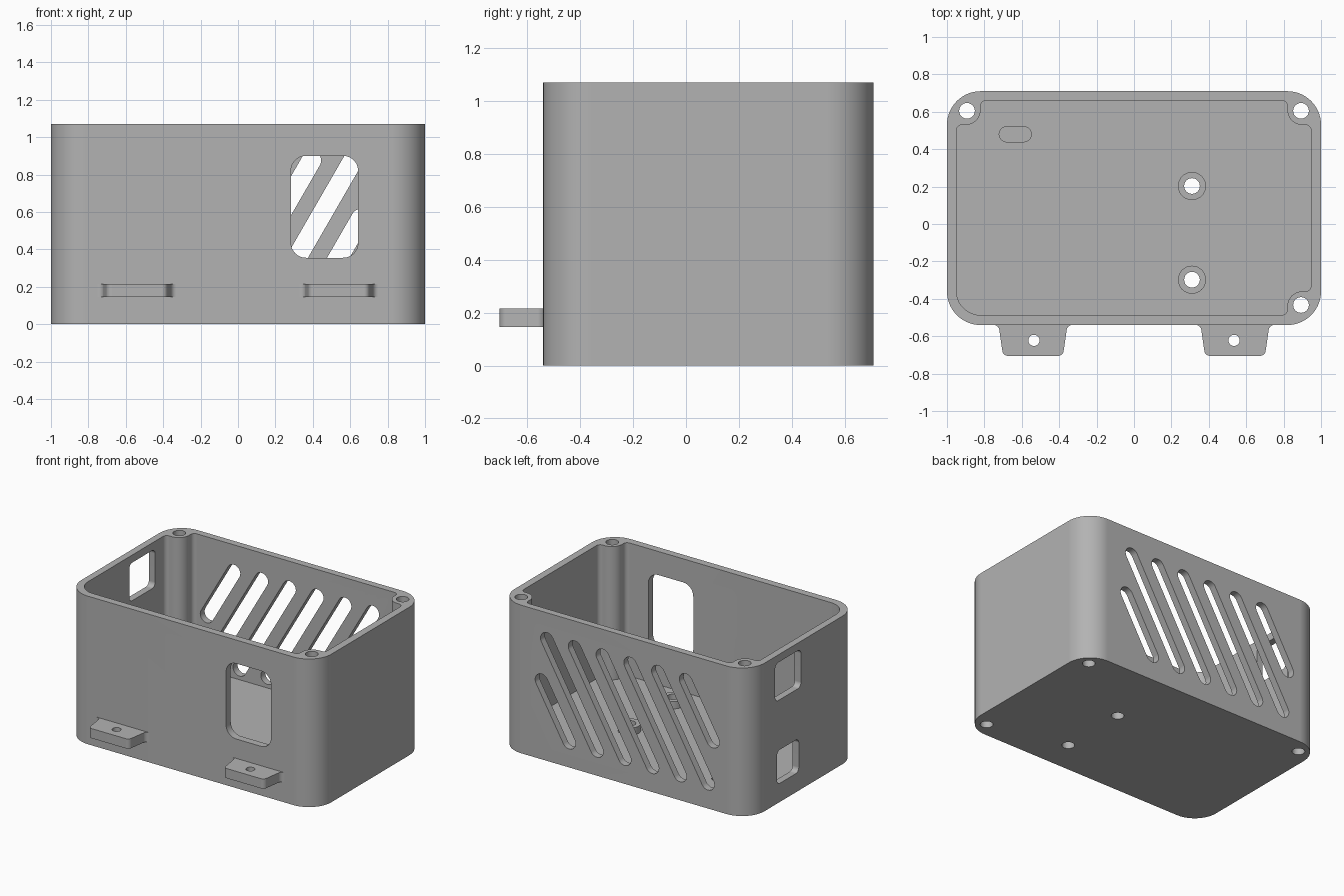
import bpy, bmesh, math
from mathutils import Vector

if "Cube" in bpy.data.objects:
    bpy.data.objects.remove(bpy.data.objects["Cube"], do_unlink=True)

GREY = (0.45, 0.45, 0.45, 1)
mat = bpy.data.materials.new("plain grey plastic")
mat.use_nodes = True
mat.diffuse_color = GREY
mat.node_tree.nodes["Principled BSDF"].inputs["Base Color"].default_value = GREY


def fillet(corners, steps=10):
    """Outline from (x, y, radius) corners with each corner rounded."""
    out, n = [], len(corners)
    for i, (x, y, r) in enumerate(corners):
        p = Vector((x, y))
        if r == 0:
            out.append(p)
            continue
        a = (Vector(corners[i - 1][:2]) - p).normalized()
        b = (Vector(corners[(i + 1) % n][:2]) - p).normalized()
        half = a.angle(b) / 2
        centre = p + (a + b).normalized() * r / math.sin(half)
        start = p + a * r / math.tan(half) - centre
        end = p + b * r / math.tan(half) - centre
        sweep = start.angle_signed(end)
        for k in range(steps + 1):
            t = -sweep * k / steps
            c, s = math.cos(t), math.sin(t)
            out.append(centre + Vector((c * start.x - s * start.y, s * start.x + c * start.y)))
    return out


def rect(x0, x1, y0, y1, r, steps=10):
    return fillet([(x0, y0, r), (x1, y0, r), (x1, y1, r), (x0, y1, r)], steps)


def capsule(p, q, r, steps=12):
    """Round-ended slot outline from p to q; a circle when p equals q."""
    p, q = Vector(p), Vector(q)
    d = q - p
    ang = math.atan2(d.y, d.x)
    pts = []
    for c, base in ((q, ang - math.pi / 2), (p, ang + math.pi / 2)):
        last = steps if d.length == 0 else steps + 1
        for k in range(last):
            t = base + math.pi * k / steps
            pts.append(c + r * Vector((math.cos(t), math.sin(t))))
    return pts


def prism(name, outline, lo, hi, axis="z"):
    place = {"z": lambda a, b, c: (a, b, c),
             "y": lambda a, b, c: (a, c, b),
             "x": lambda a, b, c: (c, a, b)}[axis]
    bm = bmesh.new()
    low = [bm.verts.new(place(p[0], p[1], lo)) for p in outline]
    high = [bm.verts.new(place(p[0], p[1], hi)) for p in outline]
    bm.faces.new(low)
    bm.faces.new(high)
    n = len(low)
    for i in range(n):
        j = (i + 1) % n
        bm.faces.new((low[i], low[j], high[j], high[i]))
    bmesh.ops.recalc_face_normals(bm, faces=bm.faces)
    me = bpy.data.meshes.new(name)
    bm.to_mesh(me)
    bm.free()
    me.materials.append(mat)
    ob = bpy.data.objects.new(name, me)
    bpy.context.collection.objects.link(ob)
    return ob


def select(ob):
    bpy.ops.object.select_all(action="DESELECT")
    ob.select_set(True)
    bpy.context.view_layer.objects.active = ob


def cut(ob, outline, lo, hi, axis="z"):
    tool = prism("cutter", outline, lo, hi, axis)
    tool.hide_render = True
    mod = ob.modifiers.new("cut", "BOOLEAN")
    mod.operation, mod.solver, mod.object = "DIFFERENCE", "EXACT", tool
    select(ob)
    bpy.ops.object.modifier_apply(modifier=mod.name)
    bpy.data.objects.remove(tool, do_unlink=True)


def finish(ob):
    select(ob)
    bpy.ops.object.shade_smooth_by_angle(angle=math.radians(30))
    mod = ob.modifiers.new("even shading", "WEIGHTED_NORMAL")
    mod.keep_sharp = True


HEIGHT, FLOOR = 1.07, 0.107
HOLE = 0.042

# Enclosure body with hollow interior that leaves three screw columns
body = prism("enclosure_body", rect(-1, 1, -0.54, 0.71, 0.18, 14), 0, HEIGHT)
cavity = [(-0.95, -0.487, 0.13), (0.82, -0.487, 0.03), (0.82, -0.36, 0.08),
          (0.947, -0.36, 0.03), (0.947, 0.53, 0.03), (0.82, 0.53, 0.08),
          (0.82, 0.66, 0.03), (-0.82, 0.66, 0.03), (-0.82, 0.53, 0.08),
          (-0.95, 0.53, 0.03)]
cut(body, fillet(cavity), FLOOR, HEIGHT + 0.1)

# Screw holes through the columns and the standoffs
columns = [(-0.893, 0.605), (0.893, 0.605), (0.893, -0.433)]
standoffs = [(0.31, 0.203), (0.31, -0.298)]
for c in columns + standoffs:
    cut(body, capsule(c, c, HOLE), -0.1, HEIGHT + 0.1)

# Shallow slot in the floor
cut(body, capsule((-0.68, 0.48), (-0.59, 0.48), 0.041), FLOOR - 0.04, FLOOR + 0.1)

# Front window and the two side ports
cut(body, rect(0.283, 0.642, 0.355, 0.9, 0.08), -0.7, -0.4, "y")
cut(body, rect(0.115, 0.41, 0.74, 1.015, 0.035), -1.1, -0.9, "x")
cut(body, rect(0.14, 0.39, 0.135, 0.378, 0.035), -1.1, -0.9, "x")

# Slanted vents in the back wall, the outermost ones shortened
BOTTOM, TOP, PITCH = 0.185, 0.875, 0.222
for k in range(-5, 2):
    z0 = 0.5 if k == -5 else BOTTOM
    z1 = 0.565 if k == 1 else TOP
    ends = [(0.216 + PITCH * k + (z - BOTTOM) * math.tan(math.radians(30)), z) for z in (z0, z1)]
    cut(body, capsule(*ends, 0.052), 0.6, 0.8, "y")
finish(body)

# Board standoffs on the floor
for name, c in zip(("back_standoff", "front_standoff"), standoffs):
    post = prism(name, capsule(c, c, 0.075, 16), FLOOR - 0.005, 0.16)
    cut(post, capsule(c, c, HOLE), 0, 0.3)
    finish(post)

# Mounting tabs on the front, flared where they meet the wall
for name, x in (("right_mounting_tab", -0.54), ("left_mounting_tab", 0.54)):
    half = [(0.215, -0.52, 0), (0.215, -0.54, 0), (0.184, -0.54, 0.03), (0.16, -0.705, 0.03)]
    shape = [(x - a, b, r) for a, b, r in half] + [(x + a, b, r) for a, b, r in reversed(half)]
    tab = prism(name, fillet(shape, 6), 0.145, 0.215)
    hole = (math.copysign(0.535, x), -0.622)
    cut(tab, capsule(hole, hole, 0.03), 0, 0.4)
    finish(tab)
